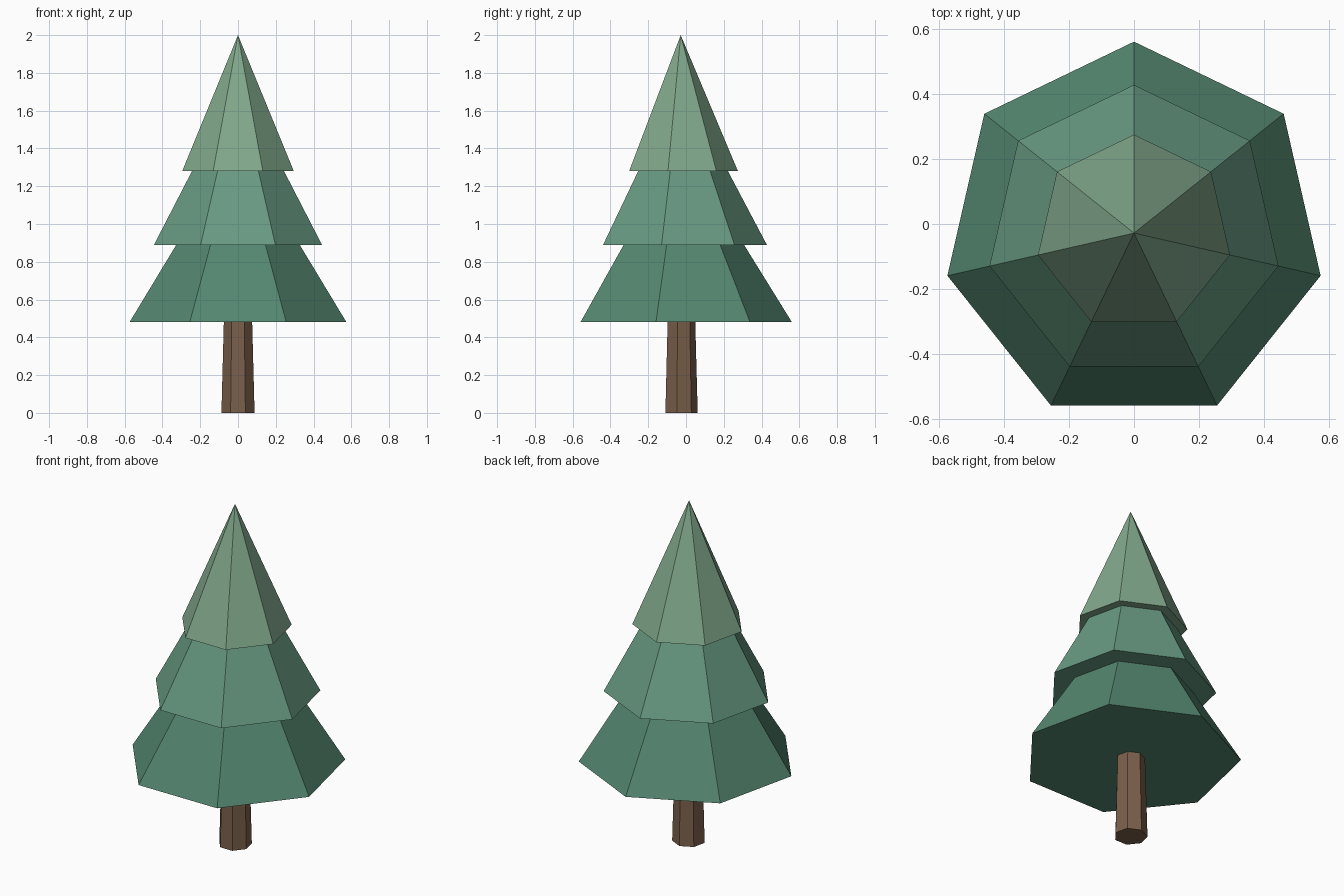
import bpy

if "Cube" in bpy.data.objects:
    bpy.data.objects.remove(bpy.data.objects["Cube"])

SIDES = 7
CENTRE_Y = -0.028  # heptagon bounding box is centred on y = 0


def material(name, rgb):
    mat = bpy.data.materials.new(name)
    mat.diffuse_color = (*rgb, 1.0)
    mat.use_nodes = True
    mat.node_tree.nodes["Principled BSDF"].inputs["Base Color"].default_value = mat.diffuse_color
    return mat


def tapered(name, r_low, r_high, z_low, z_high, rgb):
    # seven-sided tapered solid with one corner pointing to +y
    bpy.ops.mesh.primitive_cone_add(
        vertices=SIDES, radius1=r_low, radius2=r_high, depth=z_high - z_low,
        location=(0, CENTRE_Y, (z_low + z_high) / 2))
    obj = bpy.context.object
    obj.name = name
    obj.data.materials.append(material(name + "_colour", rgb))
    return obj


# Trunk
tapered("trunk", 0.09, 0.077, 0.0, 0.48, (0.195, 0.114, 0.07))

# Foliage tiers, lightening upwards
tapered("lower_foliage", 0.589, 0.335, 0.48, 0.89, (0.089, 0.242, 0.162))
tapered("middle_foliage", 0.456, 0.25, 0.89, 1.28, (0.138, 0.323, 0.223))
tapered("top_foliage", 0.303, 0.0, 1.28, 2.0, (0.22, 0.39, 0.26))
